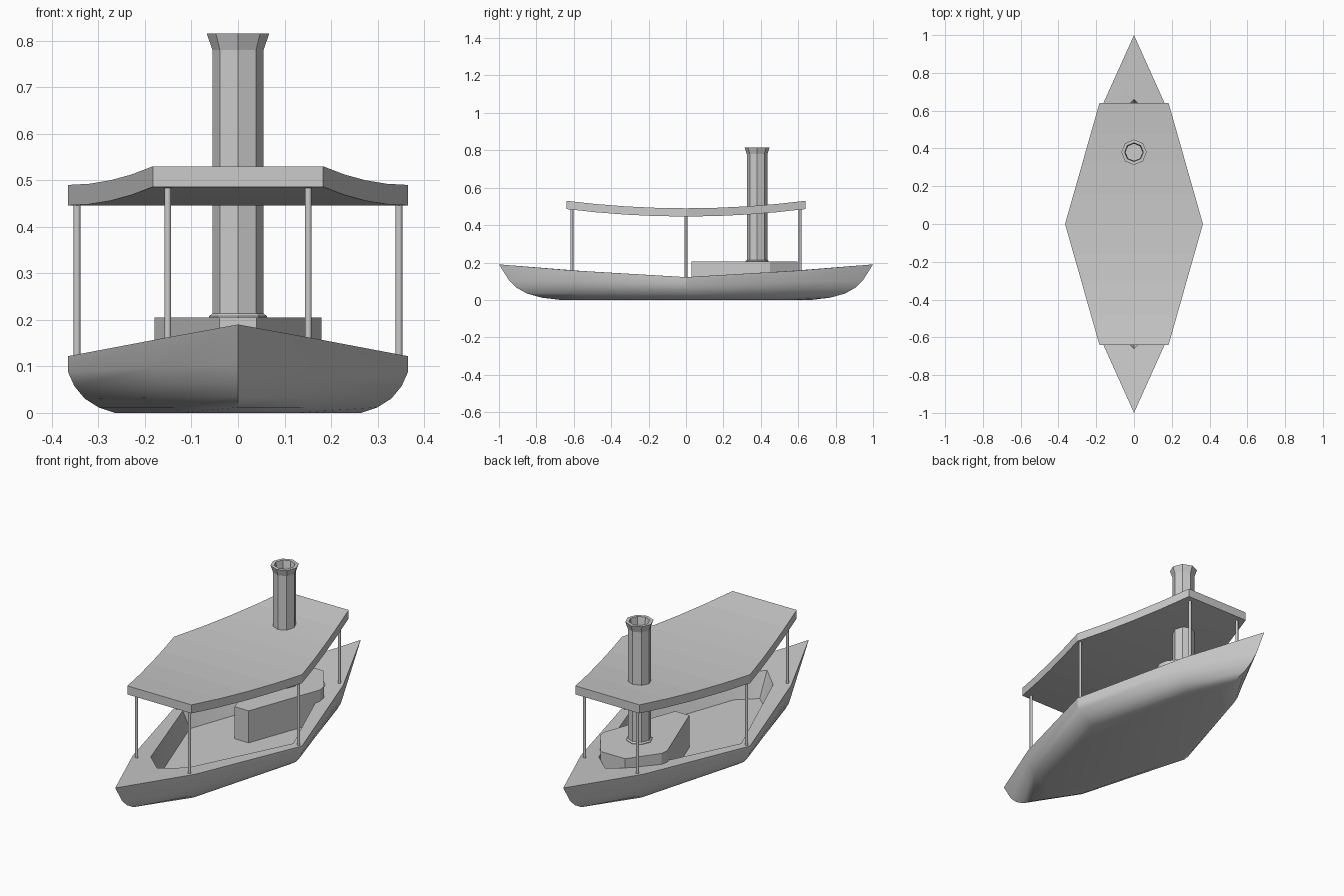
import bpy, bmesh, math

if "Cube" in bpy.data.objects:
    bpy.data.objects.remove(bpy.data.objects["Cube"])


def loft(name, rings, smooth=None):
    """Skin closed rings of equal length and cap both ends."""
    bm = bmesh.new()
    vr = [[bm.verts.new(p) for p in r] for r in rings]
    n = len(rings[0])
    for a, b in zip(vr, vr[1:]):
        for i in range(n):
            j = (i + 1) % n
            bm.faces.new((a[i], a[j], b[j], b[i]))
    bm.faces.new(vr[0][::-1])
    bm.faces.new(vr[-1])
    bmesh.ops.recalc_face_normals(bm, faces=bm.faces[:])
    me = bpy.data.meshes.new(name)
    bm.to_mesh(me)
    bm.free()
    ob = bpy.data.objects.new(name, me)
    bpy.context.collection.objects.link(ob)
    if smooth:
        bpy.ops.object.select_all(action='DESELECT')
        ob.select_set(True)
        bpy.context.view_layer.objects.active = ob
        bpy.ops.object.shade_smooth_by_angle(angle=math.radians(smooth))
    return ob


def hull_ring(mid, shoulder, tip):
    """Eight-point boat outline: mid (x,z), shoulder (x,y,z), tip (y,z)."""
    mx, mz = mid
    sx, sy, sz = shoulder
    ty, tz = tip
    return [(mx, 0, mz), (sx, sy, sz), (0, ty, tz), (-sx, sy, sz),
            (-mx, 0, mz), (-sx, -sy, sz), (0, -ty, tz), (sx, -sy, sz)]


def circle(r, z, x=0, y=0, n=8):
    return [(x + r * math.cos(math.tau * i / n), y + r * math.sin(math.tau * i / n), z)
            for i in range(n)]


# hull: keel up to gunwale, then in over the deck and down to the floor
loft("hull", [hull_ring(*r) for r in [
    ((.265, 0), (.12, .55, 0), (.67, 0)),
    ((.30, .012), (.14, .565, .012), (.77, .012)),
    ((.33, .031), (.158, .58, .033), (.85, .034)),
    ((.352, .058), (.172, .59, .063), (.905, .065)),
    ((.365, .087), (.18, .598, .098), (.945, .103)),
    ((.365, .122), (.18, .60, .157), (1.0, .19)),
    ((.315, .122), (.105, .56, .155), (.66, .163)),
    ((.275, .04), (.09, .52, .04), (.60, .04)),
]], smooth=30)

# engine housing, widest around the funnel
plan = [(.04, .03), (.18, .41), (.175, .45), (.07, .595)]
plan += [(-x, y) for x, y in reversed(plan)]
loft("engine_housing", [[(x, y, z) for x, y in plan] for z in (.035, .205)])

# octagonal hollow funnel with base flange and flared lip
loft("funnel", [circle(r, z, y=.38) for r, z in [
    (.062, .195), (.062, .208), (.055, .214), (.055, .78),
    (.067, .815), (.05, .815), (.045, .78), (.045, .55)]])

# sagging canopy roof
L, N = .64, 4
roof = []
for i in range(-N, N + 1):
    y = L * i / N
    w = .365 - .182 * abs(i) / N
    z = .49 + .04 * (i / N) ** 2
    roof.append([(-w, y, z - .044), (w, y, z - .044), (w, y, z), (-w, y, z)])
loft("canopy", roof)

# six canopy posts
for side, sx in (("right", 1), ("left", -1)):
    for place, x, y, z0, z1 in (("front", .151, -.61, .145, .495),
                                ("middle", .346, 0, .11, .46),
                                ("back", .151, .61, .145, .495)):
        loft(f"{place}_{side}_post",
             [circle(.0075, z, sx * x, y) for z in (z0, z1)], smooth=50)
